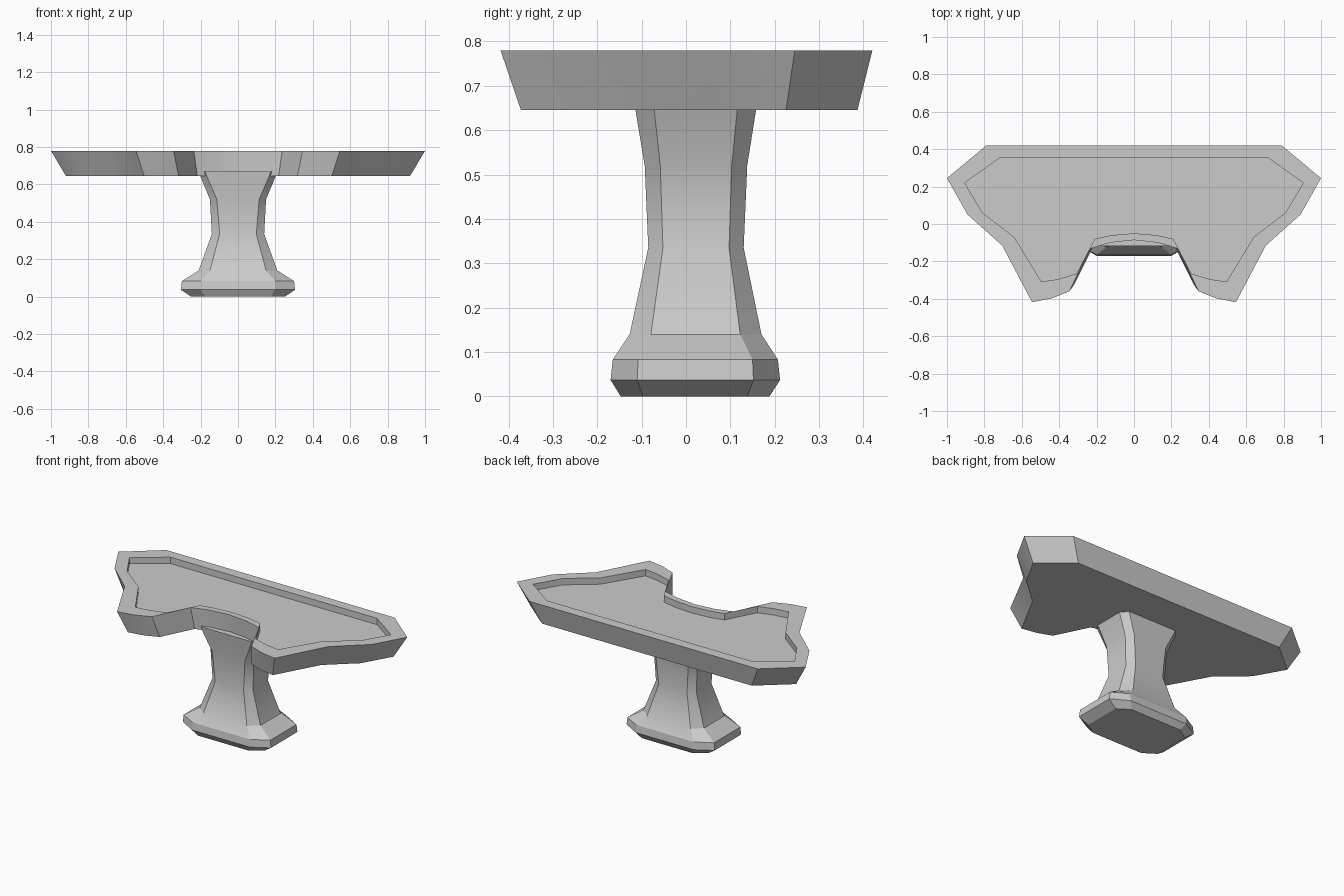
import bpy

if "Cube" in bpy.data.objects:
    bpy.data.objects.remove(bpy.data.objects["Cube"])


def mirrored(half):
    """Close a right-half outline (last point on the centre line) across x = 0."""
    return half + [(-x, y) for x, y in reversed(half[:-1])]


def loft(name, rings, angle):
    """Skin a stack of equal-length rings and cap both ends."""
    n = len(rings[0])
    verts = [p for ring in rings for p in ring]
    faces = [tuple(range(n))]
    for r in range(len(rings) - 1):
        for i in range(n):
            j = (i + 1) % n
            a, b = r * n, (r + 1) * n
            faces.append((a + j, a + i, b + i, b + j))
    faces.append(tuple(reversed(range((len(rings) - 1) * n, len(rings) * n))))
    # outlines run clockwise seen from above, so the bottom cap faces down
    mesh = bpy.data.meshes.new(name)
    mesh.from_pydata(verts, [], faces)
    mesh.update()
    obj = bpy.data.objects.new(name, mesh)
    bpy.context.collection.objects.link(obj)
    bpy.ops.object.select_all(action='DESELECT')
    obj.select_set(True)
    bpy.context.view_layer.objects.active = obj
    bpy.ops.object.shade_smooth_by_angle(angle=angle)
    return obj


# Tray top: tapered notched slab with a shallow recess
outer = mirrored([(0.79, 0.42), (1.0, 0.245), (0.89, 0.05), (0.705, -0.115),
                  (0.545, -0.418), (0.44, -0.398), (0.345, -0.36),
                  (0.236, -0.132), (0.13, -0.1), (0, -0.086)])
inner = mirrored([(0.715, 0.355), (0.905, 0.22), (0.81, 0.06), (0.64, -0.07),
                  (0.495, -0.308), (0.405, -0.295), (0.308, -0.266),
                  (0.21, -0.08), (0.12, -0.06), (0, -0.05)])
z_top, z_floor, z_bottom = 0.78, 0.74, 0.645
under = [(x * 0.92, y * (0.92 if y > 0 else 0.89), z_bottom) for x, y in outer]
loft("tray_top", [under,
                  [(x, y, z_top) for x, y in outer],
                  [(x, y, z_top) for x, y in inner],
                  [(x, y, z_floor) for x, y in inner]], 0.4)

# Pedestal: chamfered-rectangle sections
# z, half width, half width of front face, y front, y back, chamfer depth
sections = [
    (0.000, 0.25, 0.175, -0.147, 0.188, 0.05),
    (0.037, 0.305, 0.20, -0.17, 0.212, 0.06),
    (0.083, 0.30, 0.20, -0.165, 0.207, 0.057),
    (0.140, 0.21, 0.15, -0.127, 0.17, 0.048),
    (0.335, 0.14, 0.098, -0.085, 0.13, 0.033),
    (0.520, 0.15, 0.113, -0.093, 0.138, 0.035),
    (0.640, 0.20, 0.165, -0.113, 0.157, 0.042),
    (0.670, 0.21, 0.175, -0.117, 0.161, 0.044),
]
rings = []
for z, w, f, y0, y1, c in sections:
    right = [(f, y1), (w, y1 - c), (w, y0 + c), (f, y0)]
    ring = right + [(-x, y) for x, y in reversed(right)]
    rings.append([(x, y, z) for x, y in ring])
loft("pedestal", rings, 0.4)
